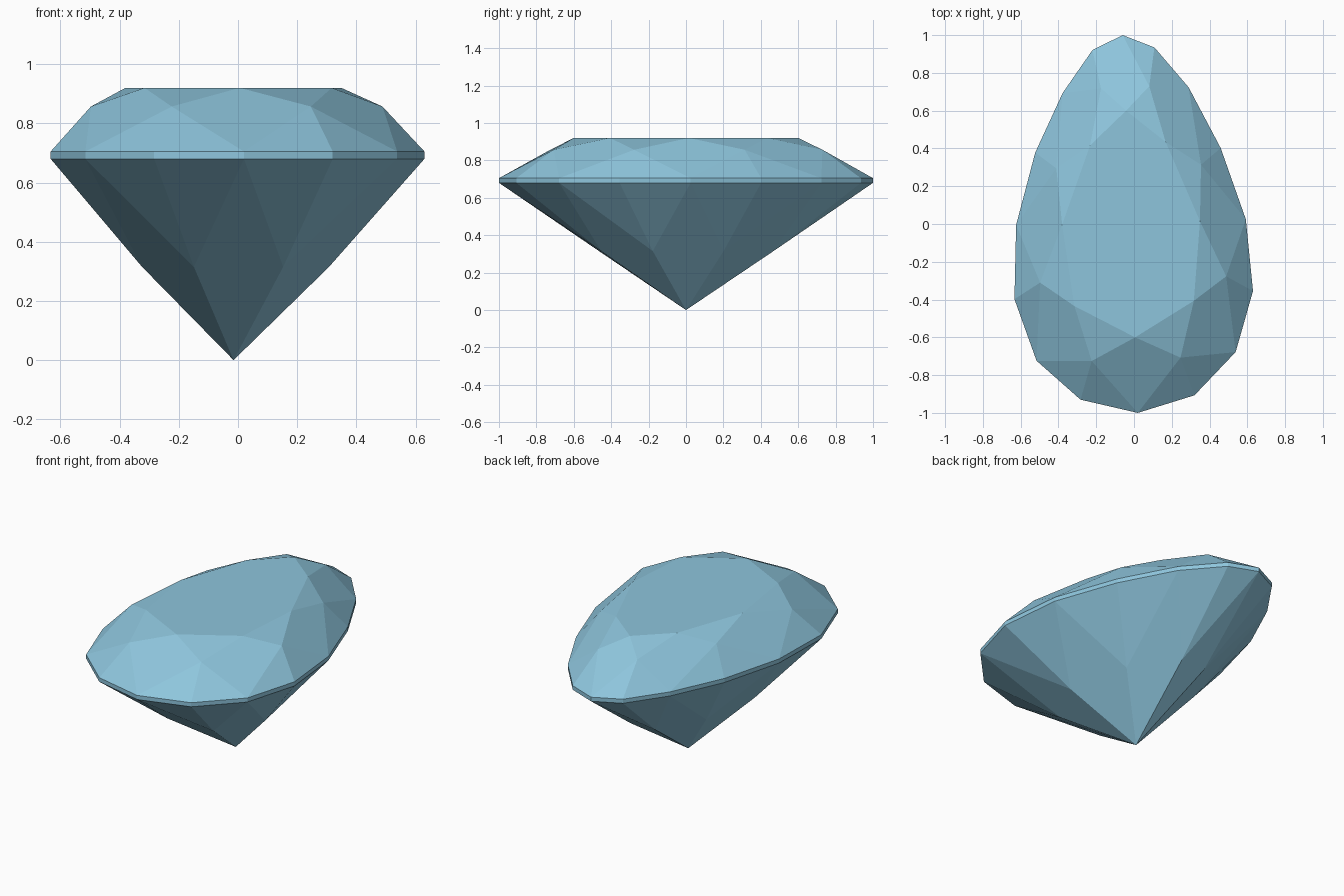
import bpy
import bmesh

if "Cube" in bpy.data.objects:
    bpy.data.objects.remove(bpy.data.objects["Cube"])

# Pear-shaped girdle outline, counter-clockwise from the blunt end
OUTLINE = [(0.02, -1.0), (0.32, -0.907), (0.538, -0.678), (0.63, -0.355),
           (0.592, 0.025), (0.459, 0.402), (0.289, 0.724), (0.108, 0.935),
           (-0.06, 1.0), (-0.22, 0.921), (-0.378, 0.693), (-0.523, 0.378),
           (-0.624, -0.005), (-0.633, -0.398), (-0.516, -0.724), (-0.283, -0.93)]
CENTRE_X = -0.015
N = len(OUTLINE)

bm = bmesh.new()


def ring(scale, z, start=0, step=1):
    """Ring of vertices: the outline scaled about the gem axis."""
    return [bm.verts.new((CENTRE_X + (x - CENTRE_X) * scale, y * scale, z))
            for x, y in OUTLINE[start::step]]


table = ring(0.60, 0.92, 0, 2)
star = ring(0.78, 0.857, 1, 2)
girdle_top = ring(1.0, 0.705)
girdle_low = ring(1.0, 0.68)
pavilion = ring(0.50, 0.315, 1, 2)
culet = bm.verts.new((CENTRE_X, 0, 0))

# Flat table on top
bm.faces.new(table)

for i in range(N // 2):
    a, b, c = 2 * i, 2 * i + 1, (2 * i + 2) % N
    # Crown: star facet, kite facet and two upper girdle facets
    bm.faces.new((table[i], star[i], table[(i + 1) % 8]))
    bm.faces.new((table[i], star[i - 1], girdle_top[a], star[i]))
    bm.faces.new((star[i], girdle_top[a], girdle_top[b]))
    bm.faces.new((star[i], girdle_top[b], girdle_top[c]))
    # Girdle band
    for p, q in ((a, b), (b, c)):
        bm.faces.new((girdle_top[p], girdle_low[p], girdle_low[q], girdle_top[q]))
    # Pavilion: two lower girdle facets and a main facet down to the culet
    bm.faces.new((girdle_low[a], pavilion[i], girdle_low[b]))
    bm.faces.new((girdle_low[b], pavilion[i], girdle_low[c]))
    bm.faces.new((girdle_low[a], pavilion[i - 1], culet, pavilion[i]))

bmesh.ops.recalc_face_normals(bm, faces=bm.faces[:])
mesh = bpy.data.meshes.new("pear_cut_gem")
bm.to_mesh(mesh)
bm.free()

# Single pale blue colour
blue = bpy.data.materials.new("pale_blue")
blue.diffuse_color = (0.27, 0.56, 0.72, 1)
blue.use_nodes = True
blue.node_tree.nodes["Principled BSDF"].inputs["Base Color"].default_value = blue.diffuse_color
mesh.materials.append(blue)

gem = bpy.data.objects.new("pear_cut_gem", mesh)
bpy.context.collection.objects.link(gem)
